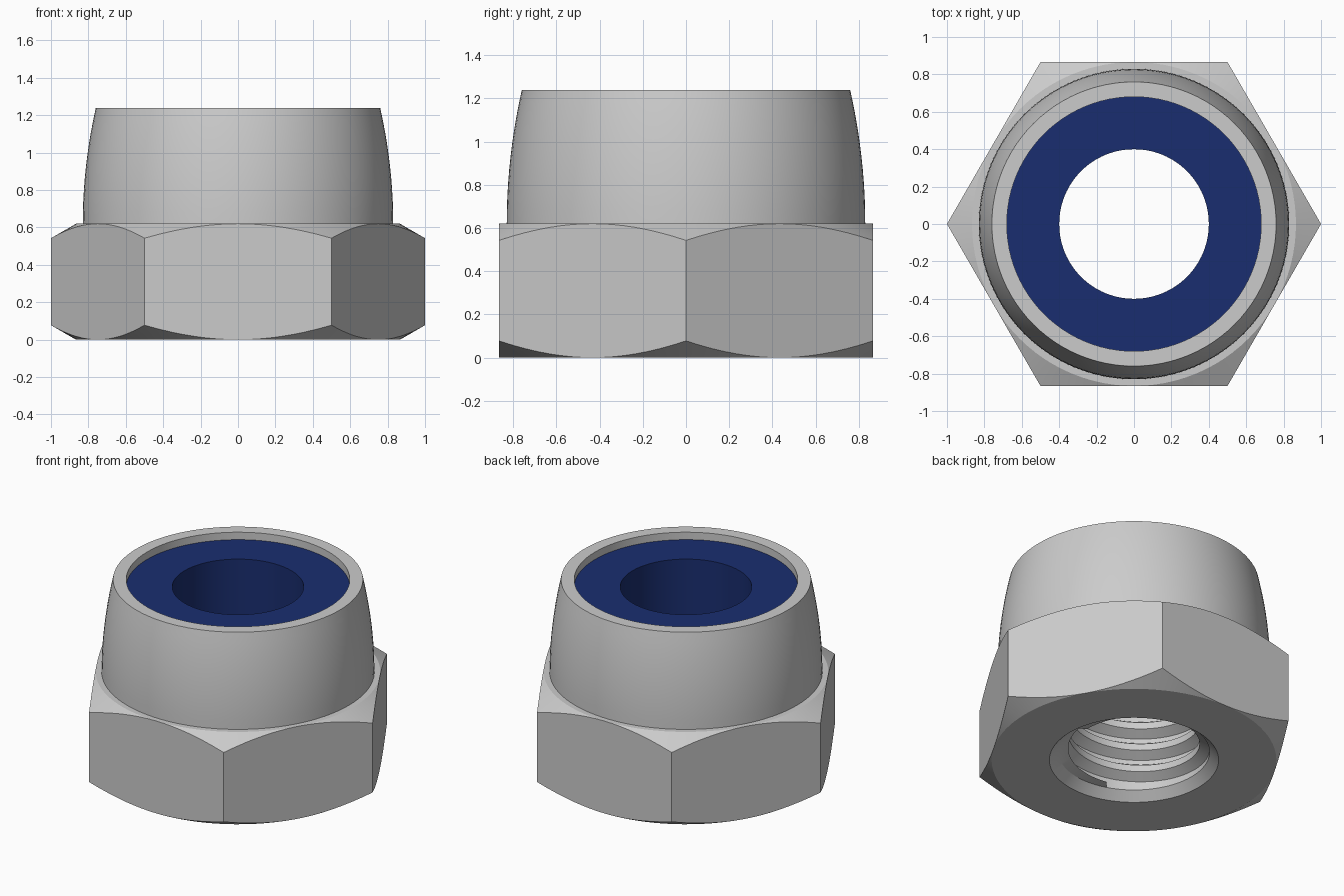
import bpy, bmesh
from math import cos, sin, pi, tan, radians, floor

if "Cube" in bpy.data.objects:
    bpy.data.objects.remove(bpy.data.objects["Cube"])

N = 96                      # segments around
FLAT = cos(pi / 6)          # hexagon inner radius
HEX_H, TOP = 0.62, 1.24
Z0, Z1 = 0.055, 0.78        # thread start and end
PITCH = 0.15


def circle(r, z):
    return [(r * cos(2 * pi * i / N), r * sin(2 * pi * i / N), z) for i in range(N)]


def hexagon(z, direction):
    # hexagon outline lying on a 30 degree chamfer cone
    ring = []
    for i in range(N):
        a = 2 * pi * i / N
        r = FLAT / cos(a % (pi / 3) - pi / 6)
        ring.append((r * cos(a), r * sin(a), z + direction * (r - FLAT) * tan(radians(30))))
    return ring


def loft(bm, rings, closed=False):
    vs = [[bm.verts.new(p) for p in ring] for ring in rings]
    pairs = list(zip(vs, vs[1:])) + ([(vs[-1], vs[0])] if closed else [])
    for a, b in pairs:
        for i in range(N):
            j = (i + 1) % N
            bm.faces.new((a[i], a[j], b[j], b[i]))


def thread(bm):
    # helical thread wall, clamped to the end circles
    shape = [(0.0, 0.40), (0.30, 0.40), (0.55, 0.46), (0.75, 0.46)]
    turns = int((Z1 - Z0) / PITCH) + 5
    cols = []
    for i in range(N):
        a = 2 * pi * i / N
        col = []
        for k in range(4 * turns):
            f, r = shape[k % 4]
            z = Z0 + PITCH * (k // 4 + f + i / N - 2)
            if z <= Z0:
                z, r = Z0, 0.46
            elif z >= Z1:
                z, r = Z1, 0.40
            col.append(bm.verts.new((r * cos(a), r * sin(a), z)))
        cols.append(col)
    for i in range(N):
        nxt = cols[i + 1] if i < N - 1 else cols[0][4:]
        for k in range(len(nxt) - 1):
            bm.faces.new((cols[i][k], nxt[k], nxt[k + 1], cols[i][k + 1]))


def finish(bm, name, color=None):
    bmesh.ops.remove_doubles(bm, verts=bm.verts, dist=1e-4)
    bmesh.ops.recalc_face_normals(bm, faces=bm.faces)
    me = bpy.data.meshes.new(name)
    bm.to_mesh(me)
    bm.free()
    ob = bpy.data.objects.new(name, me)
    bpy.context.collection.objects.link(ob)
    if color:
        mat = bpy.data.materials.new(name)
        mat.diffuse_color = color
        mat.use_nodes = True
        mat.node_tree.nodes["Principled BSDF"].inputs["Base Color"].default_value = mat.diffuse_color
        me.materials.append(mat)
    bpy.ops.object.select_all(action='DESELECT')
    ob.select_set(True)
    bpy.context.view_layer.objects.active = ob
    bpy.ops.object.shade_smooth_by_angle(angle=radians(25))
    return ob


# Nut body: countersink, chamfered hexagon, curved collar, insert pocket, thread
collar = [circle(0.83 - 0.07 * (t / 10) ** 2, HEX_H + (TOP - HEX_H) * t / 10) for t in range(11)]
bm = bmesh.new()
loft(bm, [circle(0.46, Z0), circle(0.515, 0), circle(FLAT, 0),
          hexagon(0, 1), hexagon(HEX_H, -1), circle(FLAT, HEX_H)]
     + collar + [circle(0.68, TOP), circle(0.68, Z1), circle(0.40, Z1)])
thread(bm)
finish(bm, "nut_body")

# Locking insert ring
bm = bmesh.new()
loft(bm, [circle(0.40, Z1), circle(0.68, Z1), circle(0.68, 1.19), circle(0.40, 1.19)], closed=True)
finish(bm, "locking_insert", (0.01, 0.027, 0.16, 1))
